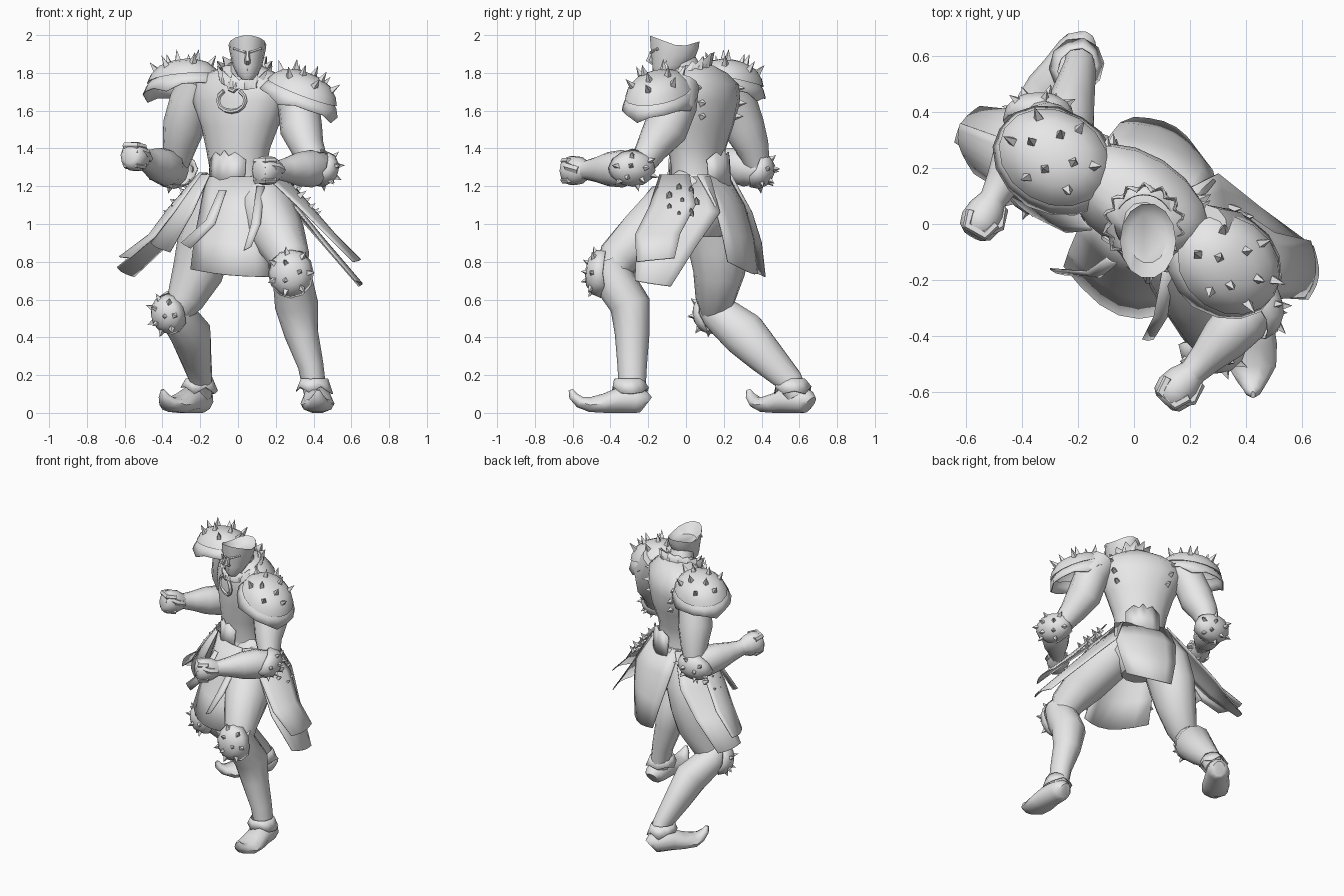
import bpy, bmesh, math
from mathutils import Vector as V

mat = bpy.data.materials.new("plain_grey")
mat.diffuse_color = (0.8, 0.8, 0.8, 1)
BACK = V((0.53, 0.85, 0))      # body is turned to its right
SIDE = V((0.85, -0.53, 0))
UP = V((0, 0, 1))
Y = V((0, 1, 0))


def finish(name, bm, thick=0):
    bmesh.ops.recalc_face_normals(bm, faces=bm.faces)
    me = bpy.data.meshes.new(name)
    bm.to_mesh(me)
    bm.free()
    me.materials.append(mat)
    ob = bpy.data.objects.new(name, me)
    bpy.context.collection.objects.link(ob)
    if thick:
        m = ob.modifiers.new("thickness", 'SOLIDIFY')
        m.thickness, m.offset = thick, 0
    return ob


def skin(bm, rings, closed=True):
    for a, b in zip(rings, rings[1:]):
        n = len(a)
        for i in range(n if closed else n - 1):
            j = (i + 1) % n
            bm.faces.new((a[i], a[j], b[j], b[i]))


def loft(name, pts, ref=UP, n=12, flat=False, caps=(1, 1), thick=0, edit=None):
    """Tube through (x, y, z, side radius, other radius) stations."""
    bm, rings = bmesh.new(), []
    P = [V(p[:3]) for p in pts]
    for k, p in enumerate(pts):
        t = UP if flat else (P[min(k + 1, len(P) - 1)] - P[max(k - 1, 0)]).normalized()
        s = t.cross(ref).normalized()
        u = s.cross(t)
        ring = []
        for i in range(n):
            a = 2 * math.pi * i / n
            co = P[k] + s * p[3] * math.cos(a) + u * p[4] * math.sin(a)
            ring.append(bm.verts.new(edit(k, co) if edit else co))
        rings.append(ring)
    skin(bm, rings)
    if caps[0]:
        bm.faces.new(rings[0])
    if caps[1]:
        bm.faces.new(rings[-1])
    return finish(name, bm, thick)


def panel(name, rows, bulge=0.02, n=6, point=0.0, grow=0.0):
    """Hanging plate: each row gives a left and a right end, bowed outwards."""
    bm, grid = bmesh.new(), []
    for k, (a, b) in enumerate(rows):
        a, b = V(a), V(b)
        out = (a + b) / 2 - V((0, 0.07, 0))
        out.z = 0
        out.normalize()
        row = []
        for i in range(n + 1):
            w = math.sin(math.pi * i / n)
            co = a.lerp(b, i / n) + out * (bulge + grow * k) * w
            if k == len(rows) - 1:
                co.z -= point * w
            row.append(bm.verts.new(co))
        grid.append(row)
    skin(bm, grid, False)
    return finish(name, bm, 0.006)


def frame(axis, ref):
    z = V(axis).normalized()
    x = V(ref)
    x = (x - z * x.dot(z)).normalized()
    return x, z.cross(x), z


def spikes(name, items, size=0.022, length=0.06):
    bm = bmesh.new()
    for p, d in items:
        x, y, z = frame(d, (0.3, 0.5, 0.81))
        p = V(p)
        base = [bm.verts.new(p - z * 0.012 + (x * math.cos(a) + y * math.sin(a)) * size)
                for a in [math.pi / 2 * i for i in range(4)]]
        tip = bm.verts.new(p + z * length)
        bm.faces.new(base)
        for i in range(4):
            bm.faces.new((base[i], base[(i + 1) % 4], tip))
    return finish(name, bm)


def dome(name, c, axis, ref, rx, ry, prof, spike_rings, wave=0.0, n=16, slen=0.05, ssize=0.02, rise=.45):
    """Layered shell with spikes; prof is (radius factor, height) from rim to top."""
    c = V(c)
    x, y, z = frame(axis, ref)
    bm, rings = bmesh.new(), []

    def at(r, h, a):
        return c + x * rx * r * math.cos(a) + y * ry * r * math.sin(a) + z * h
    for k, (r, h) in enumerate(prof):
        rings.append([bm.verts.new(at(r, h - (wave * (i % 4 == 0) if k == 0 else 0),
                                      2 * math.pi * i / n)) for i in range(n)])
    skin(bm, rings)
    bm.faces.new(rings[-1])
    finish(name, bm, 0.006)
    items = []
    for r, h, count, off in spike_rings:
        for i in range(count):
            a = 2 * math.pi * i / count + off
            items.append((at(r, h, a), (at(r, 0, a) - c) * 3 + z * rise * (1.2 - r)))
    spikes(name + "_spikes", items, ssize, slen)


# torso and pelvis
loft("torso", [(0, .07, 1.2, .17, .14), (0, .06, 1.3, .16, .13), (0, .06, 1.4, .18, .14),
               (.01, .07, 1.52, .22, .165), (.01, .08, 1.65, .275, .175), (.02, .08, 1.74, .275, .16),
               (.02, .07, 1.8, .2, .12), (.03, .05, 1.84, .1, .09)], BACK, 16, True)
loft("pelvis", [(.03, .08, .93, .11, .1), (.03, .09, 1.05, .21, .18), (.02, .08, 1.16, .21, .175),
                (0, .07, 1.26, .17, .14)], BACK, 14, True)


# head with an open, sloping crown
def head_shape(k, co):
    if k == 5:
        co.z += max(0, -.05 - co.y) * .37 + max(0, co.y) * .3
    return co


loft("neck", [(.03, .03, 1.74, .1, .09), (.045, -.02, 1.86, .075, .075)], BACK)
loft("head", [(.05, -.13, 1.765, .03, .03), (.05, -.11, 1.79, .055, .065), (.05, -.08, 1.84, .078, .1),
              (.05, -.065, 1.89, .09, .12), (.05, -.06, 1.93, .098, .13), (.05, -.06, 1.945, .1, .135),
              (.05, -.05, 1.925, .07, .09)], Y, 14, True, (1, 1), 0, head_shape)
loft("nose", [(.05, -.18, 1.91, .01, .012), (.05, -.195, 1.865, .016, .02), (.05, -.175, 1.85, .016, .01)], Y, 6)
loft("mouth", [(.025, -.155, 1.815, .007, .007), (.05, -.17, 1.817, .009, .011), (.075, -.155, 1.815, .007, .007)], UP, 6)
for s in (-1, 1):
    loft("brow", [(.05 + s * .012, -.187, 1.908, .008, .008), (.05 + s * .072, -.148, 1.928, .008, .008)], UP, 6)

# ragged collar
bm = bmesh.new()
rings = [[], [], []]
for i in range(28):
    a = 2 * math.pi * i / 28
    zig = .03 if i % 2 else 0
    for ring, r, z in zip(rings, (.105, .135, .118 + zig), (1.81, 1.775, 1.82 + zig)):
        c = V((.035, .0, z + .06 * math.sin(a))) + V((math.cos(a), math.sin(a), 0)) * r
        ring.append(bm.verts.new(c))
skin(bm, rings)
finish("collar", bm, .006)


# chest and back ornaments, raised on the body
def on_body(u, z, depth):
    return V((.01, .07, z)) + SIDE * u + BACK * depth


def strip(name, uz, depth, r):
    loft(name, [(*on_body(u, z, depth), r, r) for u, z in uz], BACK, 6)


strip("chest_crescent", [(.05 + .085 * math.sin(a), 1.655 - .06 * math.cos(a))
                         for a in [-2.5 + i * .5 for i in range(11)]], -.162, .012)
strip("medallion", [(.06 + .025 * math.sin(i), 1.73 + .025 * math.cos(i)) for i in range(7)], -.165, .013)
for d, nm in ((-1, "belt_crest"), (1, "back_crest")):
    cols = [(-.11, 1.34), (-.06, 1.38), (-.025, 1.36), (0, 1.39), (.025, 1.36), (.06, 1.38), (.11, 1.34)]
    bm = bmesh.new()
    low = [bm.verts.new(on_body(u, 1.2, d * (.165 - u * u * 3))) for u, z in cols]
    top = [bm.verts.new(on_body(u, z, d * (.153 - u * u * 3))) for u, z in cols]
    skin(bm, [low, top], False)
    finish(nm, bm, .009)
spikes("back_spikes", [(on_body(s * u, z, v), BACK + SIDE * s * .5) for s in (-1, 1)
                       for u, z, v in ((.2, 1.72, .12), (.19, 1.64, .14), (.17, 1.57, .13))], .022, .035)

# legs: thigh, shin, boot
loft("left_thigh", [(.1, .05, 1.18, .13, .14), (.16, -.08, 1.06, .155, .17), (.22, -.23, .93, .14, .145),
                    (.27, -.36, .82, .11, .11), (.28, -.4, .72, .09, .09)], Y)
loft("left_shin", [(.28, -.42, .8, .1, .1), (.29, -.38, .7, .105, .11), (.31, -.295, .57, .115, .108),
                   (.335, -.285, .42, .09, .092), (.385, -.285, .25, .068, .078), (.41, -.285, .1, .06, .07)], Y)
loft("right_thigh", [(-.08, .12, 1.16, .13, .14), (-.14, .16, 1.03, .15, .17), (-.18, .175, .88, .145, .165),
                     (-.215, .175, .74, .135, .137), (-.28, .155, .6, .1, .105), (-.33, .15, .52, .07, .07)], Y)
loft("right_shin", [(-.36, .11, .6, .07, .075), (-.33, .17, .53, .095, .1), (-.25, .305, .42, .11, .125),
                    (-.225, .42, .3, .085, .1), (-.195, .55, .17, .06, .07), (-.19, .59, .09, .055, .06)], Y)


def boot(side, heel, toe, ankle):
    h, d = V((*heel, 0)), V((toe[0] - heel[0], toe[1] - heel[1], 0))
    prof = [(0, .0, .09, .04), (.04, .0, .115, .065), (.14, 0, .13, .075), (.35, 0, .135, .08),
            (.55, 0, .1, .09), (.75, .005, .08, .085), (.88, .03, .085, .055), (.97, .07, .11, .03),
            (1, .115, .13, .008)]
    st = [(*(h + d * t + UP * (a + b) / 2), w, (b - a) / 2 + .005) for t, a, b, w in prof]

    def sole(k, co):
        co.z = max(co.z, prof[k][1])
        return co
    loft(side + "_boot", st, UP, 10, edit=sole)
    x, y = ankle
    loft(side + "_boot_cuff", [(x, y, .12, .095, .1), (x, y - .01, .18, .066, .077)],
         BACK, 10, True, (0, 0), .006, lambda k, co: co + UP * (.02 * (1 - k) * math.sin(co.x * 60)))


boot("left", (.415, -.21), (.425, -.61), (.405, -.295))
boot("right", (-.175, .655), (-.4, .33), (-.205, .565))

# arms: upper arm, forearm, fist
loft("left_upper_arm", [(.25, -.03, 1.74, .1, .1), (.32, -.05, 1.63, .113, .11), (.335, -.11, 1.5, .112, .118),
                        (.37, -.18, 1.4, .088, .088), (.42, -.24, 1.3, .065, .065)], Y)
loft("right_upper_arm", [(-.2, .22, 1.76, .1, .1), (-.25, .26, 1.66, .11, .11), (-.285, .3, 1.52, .113, .115),
                         (-.31, .35, 1.41, .09, .09), (-.33, .38, 1.3, .065, .065)], Y)


def forearm(side, e, w, elbow_dir):
    e, w = V(e), V(w)
    d = w - e
    n = d.normalized()
    st = [(-.15, .06), (-.05, .085), (.12, .09), (.2, .1), (.5, .09), (.75, .066), (.95, .052), (1, .054)]
    loft(side + "_forearm", [(*(e + d * t), r * .95, r) for t, r in st])
    dome(side + "_elbow_guard", e, elbow_dir, UP, .092, .12,
         [(1.05, -.01), (.95, .04), (.6, .072), (.15, .085)],
         [(.9, .045, 6, .2), (.5, .078, 4, .6)], .02, 12, .034, .021)
    s = n.cross(UP).normalized()
    loft(side + "_fist", [(*(w + n * t), a, b) for t, a, b in
                          ((-.02, .048, .048), (.03, .068, .074), (.08, .074, .08), (.12, .062, .07),
                           (.135, .04, .045))], UP, 10)
    for i in range(4):
        c = w + n * .08 + UP * (.05 - .033 * i)
        loft(side + "_finger", [(*(c + s * .05 - n * .02), .018, .019), (*(c + s * .035 + n * .033), .02, .02),
                                (*(c - s * .035 + n * .033), .02, .02), (*(c - s * .052 - n * .02), .016, .018)], UP, 6)
    loft(side + "_thumb", [(*(w - s * .045), .022, .022), (*(w - s * .066 + n * .06 + UP * .02), .02, .022),
                           (*(w - s * .03 + n * .11 + UP * .035), .016, .018)], UP, 6)


forearm("left", (.44, -.285, 1.295), (.2, -.54, 1.285), (.8, .25, -.25))
forearm("right", (-.34, .38, 1.285), (-.51, .075, 1.345), (.0, .9, -.35))

# shoulder guards in two wavy layers
shoulder = [(1.13, -.045), (1.02, -.005), (.9, .02), (1.0, .015), (.9, .05), (.68, .09), (.35, .112), (.08, .117)]
tops = [(.74, .08, 6, .3), (.4, .108, 4, .1)]
dome("left_shoulder_guard", (.335, -.145, 1.685), (.36, -.12, 1), (.85, -.53, 0), .205, .165, shoulder, tops,
     .03, slen=.06, ssize=.024, rise=1.3)
dome("right_shoulder_guard", (-.285, .235, 1.75), (-.05, .2, 1), (-.85, .53, 0), .205, .165, shoulder, tops,
     .03, slen=.06, ssize=.024, rise=1.3)

# knee guards
knee = [(1.08, -.01), (.95, .04), (.6, .075), (.15, .085)]
knobs = [(.9, .047, 7, .2), (.45, .078, 3, .5)]
dome("left_knee_guard", (.28, -.445, .74), (-.05, -1, .1), UP, .12, .11, knee, knobs, .015, 12, .034, .022)
dome("right_knee_guard", (-.365, .13, .525), (-.65, -.7, -.15), UP, .1, .095, knee, knobs, .015, 12, .034, .022)

# skirt panels
panel("front_cloth", [((-.17, .02, 1.25), (.12, -.12, 1.25)), ((-.2, -.02, 1.08), (.13, -.19, 1.05)),
                      ((-.23, -.09, .92), (.15, -.25, .88)), ((-.25, -.15, .76), (.17, -.3, .72))], .04, 6, .01, .02)
panel("left_skirt", [((.13, -.12, 1.25), (.2, .13, 1.25)), ((.29, -.17, 1.1), (.3, .18, 1.06)),
                     ((.45, -.26, .9), (.45, .06, .89)), ((.62, -.27, .7), (.64, -.08, .67))], .03)
panel("left_skirt_overlay", [((.14, -.14, 1.26), (.25, .02, 1.26)), ((.31, -.19, 1.1), (.38, .05, 1.1)),
                             ((.47, -.27, .94), (.5, -.03, .95)), ((.61, -.26, .8), (.63, -.06, .82))], .03)
panel("right_skirt", [((-.2, .06, 1.26), (-.08, .24, 1.26)), ((-.36, .1, 1.06), (-.2, .35, 1.06)),
                      ((-.48, .19, .9), (-.36, .4, .9)), ((-.64, .29, .77), (-.55, .42, .72))])
panel("right_skirt_overlay", [((-.19, .04, 1.27), (-.16, .16, 1.27)), ((-.34, .05, 1.06), (-.34, .25, 1.1)),
                              ((-.44, .1, .93), (-.45, .3, .95)), ((-.57, .18, .82), (-.62, .36, .83))], .03)
panel("right_front_blade", [((-.15, -.02, 1.26), (-.19, .08, 1.26)), ((-.24, -.03, 1.06), (-.33, .1, 1.1)),
                            ((-.36, .03, .85), (-.46, .14, .9))])
panel("back_cloth", [((.22, .06, 1.26), (-.1, .22, 1.26)), ((.29, .15, 1.1), (-.09, .31, 1.1)),
                     ((.28, .19, .95), (-.05, .36, .92)), ((.25, .22, .8), (.0, .38, .74))], .05, 6, .03)
panel("left_strap", [((.1, -.17, 1.2), (.14, -.17, 1.2)), ((.07, -.33, 1.0), (.12, -.33, 1.0)),
                     ((.03, -.41, .86), (.07, -.41, .88))], .005, 2)
panel("right_strap", [((-.1, -.12, 1.18), (-.06, -.14, 1.18)), ((-.17, -.17, 1.02), (-.12, -.19, 1.0)),
                      ((-.3, -.16, .9), (-.25, -.18, .87))], .005, 2)

# hip spikes
hips = []
for i in range(8):
    a = 2 * math.pi * i / 7
    r = .075 if i < 7 else 0
    u, w = r * math.cos(a), r * math.sin(a)
    hips.append(((.355 - w * .75, -.02 + u, 1.12 + w), (.8, 0, .6)))
    hips.append(((-.315 + w * .7 - u * .2, .17 + u, 1.11 + w), (-.8, .2, .6)))
spikes("hip_spikes", hips, .023, .04)

# smooth shading with sharp creases kept
bpy.ops.object.select_all(action='DESELECT')
for ob in bpy.data.objects:
    if "spikes" not in ob.name:
        ob.select_set(True)
        bpy.context.view_layer.objects.active = ob
bpy.ops.object.shade_smooth_by_angle(angle=math.radians(50))
